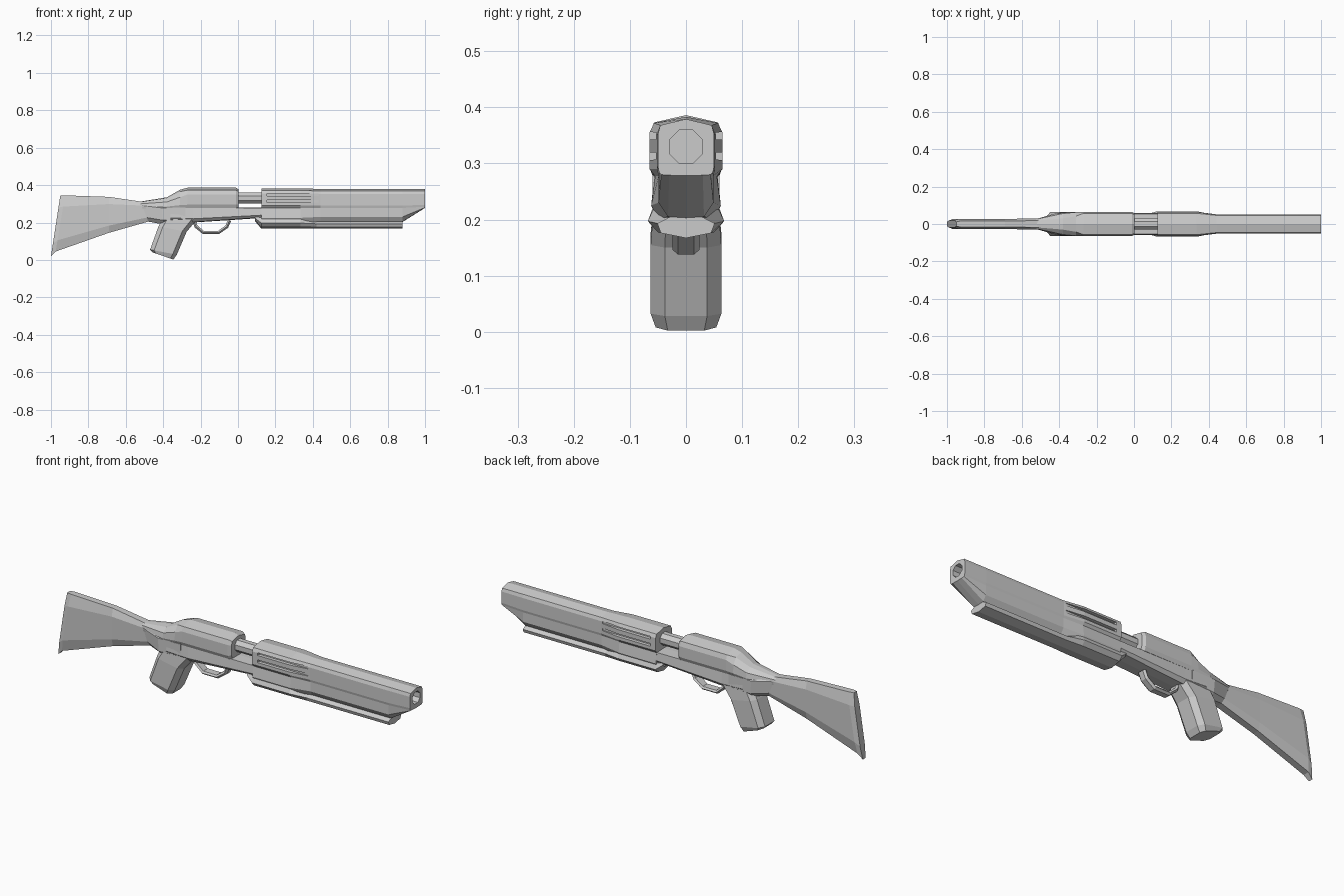
import bpy, bmesh, math
from mathutils import Vector

if "Cube" in bpy.data.objects:
    bpy.data.objects.remove(bpy.data.objects["Cube"])


def mesh_from_rings(name, rings, closed=False):
    """Skin a list of equal-length point rings; cap the ends unless closed."""
    bm = bmesh.new()
    vs = [[bm.verts.new(p) for p in r] for r in rings]
    n = len(rings[0])
    pairs = list(zip(vs, vs[1:])) + ([(vs[-1], vs[0])] if closed else [])
    for a, b in pairs:
        for i in range(n):
            j = (i + 1) % n
            bm.faces.new((a[i], a[j], b[j], b[i]))
    if not closed:
        bm.faces.new(vs[0])
        bm.faces.new(vs[-1])
    bmesh.ops.recalc_face_normals(bm, faces=bm.faces)
    me = bpy.data.meshes.new(name)
    bm.to_mesh(me)
    bm.free()
    ob = bpy.data.objects.new(name, me)
    bpy.context.collection.objects.link(ob)
    return ob


def loft(name, sections):
    """Sections are (x, half outline from top centre to bottom centre), mirrored in y."""
    rings = []
    for x, half in sections:
        full = half + [(-y, z) for y, z in half[-2:0:-1]]
        rings.append([(x, y, z) for y, z in full])
    return mesh_from_rings(name, rings)


def slab(name, sections, c):
    """Octagonal sections between two side-view points a and b with half width w."""
    rings = []
    for (ax, az), (bx, bz), w in sections:
        a, b = Vector((ax, 0, az)), Vector((bx, 0, bz))
        ring = []
        for t, k in ((0, .6), (c, 1), (1 - c, 1), (1, .6), (1, -.6), (1 - c, -1), (c, -1), (0, -.6)):
            p = a.lerp(b, t)
            p.y = w * k
            ring.append(p)
        rings.append(ring)
    return mesh_from_rings(name, rings)


def cylinder(name, x0, x1, z, r, n=8):
    return mesh_from_rings(name, [[(x, r * math.cos((i + .5) * math.tau / n),
                                    z + r * math.sin((i + .5) * math.tau / n)) for i in range(n)]
                                  for x in (x0, x1)])


def cut(ob, cutter):
    cutter.hide_render = True
    m = ob.modifiers.new("cut", 'BOOLEAN')
    m.operation, m.solver, m.object = 'DIFFERENCE', 'EXACT', cutter
    bpy.context.view_layer.objects.active = ob
    bpy.ops.object.modifier_apply(modifier=m.name)
    bpy.data.objects.remove(cutter)


# shoulder stock flaring into the receiver
slab("stock", [((-.95, .345), (-1, .02), .019),
               ((-.925, .345), (-.975, .045), .028),
               ((-.69, .337), (-.69, .145), .027),
               ((-.52, .312), (-.48, .205), .03),
               ((-.41, .30), (-.40, .19), .06),
               ((-.28, .30), (-.28, .20), .06)], .2)

# pistol grip
slab("grip", [((-.40, .23), (-.22, .215), .058),
              ((-.425, .18), (-.275, .15), .063),
              ((-.47, .055), (-.327, .028), .063),
              ((-.457, .04), (-.345, .002), .054)], .15)

# upper receiver with sloped rear
full = [(0, .386), (.057, .373), (.065, .35), (.065, .295), (.057, .277), (0, .275)]
loft("receiver", [
    (-.52, [(0, .312), (.018, .31), (.026, .3), (.028, .285), (.028, .275), (0, .27)]),
    (-.38, [(0, .335), (.03, .33), (.056, .31), (.062, .285), (.057, .27), (0, .27)]),
    (-.31, [(0, .375), (.042, .365), (.063, .335), (.065, .293), (.057, .275), (0, .275)]),
    (-.27, full), (-.012, full),
    (.003, [(0, .378), (.05, .366), (.057, .348), (.057, .298), (.05, .281), (0, .28)])])

# lower receiver
loft("lower_receiver", [
    (-.36, [(0, .285), (.056, .285), (.062, .225), (.045, .2), (0, .195)]),
    (-.24, [(0, .282), (.056, .28), (.06, .22), (.045, .202), (0, .2)]),
    (.14, [(0, .28), (.054, .278), (.06, .24), (.048, .228), (0, .225)])])

# exposed inner tube
cylinder("inner_tube", -.02, .15, .33, .032)

# barrel shroud: wide at the rear, slim ahead, undercut at the muzzle
wide = [(0, .383), (.057, .372), (.065, .355), (.065, .29), (.055, .277), (.062, .225), (.05, .2), (0, .2)]
slim = [(0, .379), (.046, .368), (.052, .352), (.052, .29), (.049, .278), (.049, .23), (.032, .205), (0, .203)]
muzzle = [(0, .379), (.046, .368), (.05, .352), (.05, .295), (.048, .284), (.044, .28), (.03, .279), (0, .278)]
shroud = loft("barrel_shroud", [(.125, wide), (.335, wide), (.44, slim), (.88, slim), (1, muzzle)])
cut(shroud, cylinder("bore_cutter", .85, 1.1, .33, .032))

# vent grooves on both sides
for s in (-1, 1):
    for z in (.349, .313):
        ring = [[(x, s * y, z + dz) for y, dz in ((.05, -.006), (.05, .006), (.1, .009), (.1, -.009))]
                for x in (.155, .43)]
        cut(shroud, mesh_from_rings("vent_cutter", ring))

# keel rail under the shroud
keel_wide = [(0, .222), (.055, .226), (.068, .197), (.05, .177), (0, .167)]
keel_slim = [(0, .206), (.03, .204), (.051, .193), (.045, .176), (0, .167)]
loft("keel_rail", [(.09, [(0, .23), (.05, .232), (.058, .224), (.045, .213), (0, .208)]),
                   (.125, keel_wide), (.335, keel_wide), (.42, keel_slim), (.88, keel_slim)])

# trigger guard loop
path = [(-.235, .205), (-.225, .18), (-.185, .146), (-.105, .146), (-.06, .178), (-.045, .212)]
rings = []
for i, (x, z) in enumerate(path):
    t = Vector(path[min(i + 1, len(path) - 1)]) - Vector(path[max(i - 1, 0)])
    t.normalize()
    nx, nz = -t.y * .009, t.x * .009
    rings.append([(x + nx * b, y, z + nz * b)
                  for y, b in ((.018, 1), (.024, 0), (.014, -1), (-.014, -1), (-.024, 0), (-.018, 1))])
mesh_from_rings("trigger_guard", rings)
